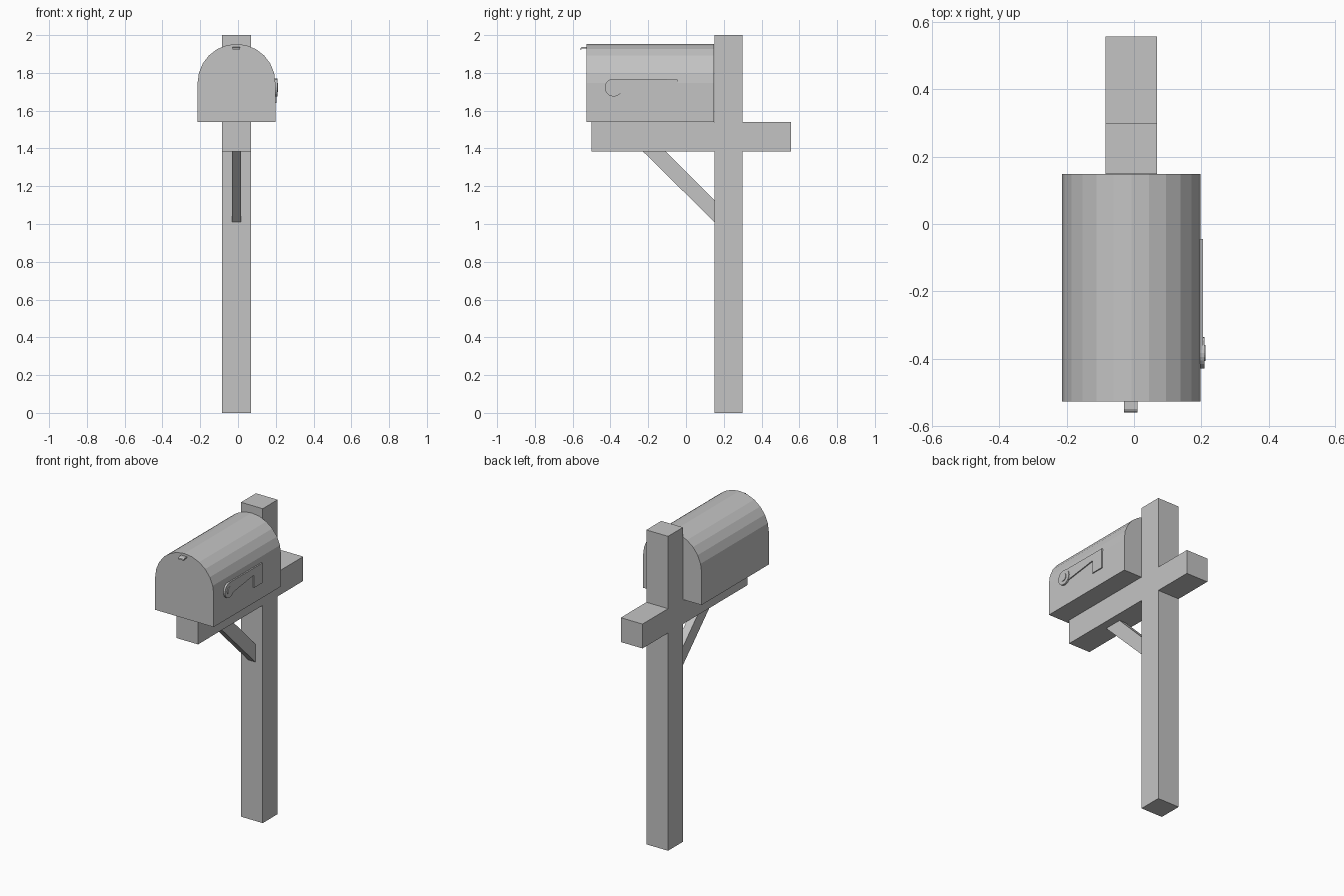
import bpy, bmesh, math

cube = bpy.data.objects.get("Cube")
if cube:
    bpy.data.objects.remove(cube, do_unlink=True)

grey = bpy.data.materials.new("plain_grey")
grey.use_nodes = True
COLOUR = (0.55, 0.55, 0.55, 1)
grey.diffuse_color = COLOUR
grey.node_tree.nodes["Principled BSDF"].inputs["Base Color"].default_value = COLOUR

MID = -0.008  # x of the centre plane


def finish(name, bm):
    bmesh.ops.recalc_face_normals(bm, faces=bm.faces)
    mesh = bpy.data.meshes.new(name)
    bm.to_mesh(mesh)
    bm.free()
    mesh.materials.append(grey)
    obj = bpy.data.objects.new(name, mesh)
    bpy.context.collection.objects.link(obj)
    return obj


def extrude_profile(name, points, axis, start, end):
    """Extrude a 2D outline along x (points are y, z) or y (points are x, z)."""
    bm = bmesh.new()
    if axis == "x":
        verts = [bm.verts.new((start, a, b)) for a, b in points]
        step = (end - start, 0, 0)
    else:
        verts = [bm.verts.new((a, start, b)) for a, b in points]
        step = (0, end - start, 0)
    face = bm.faces.new(verts)
    result = bmesh.ops.extrude_face_region(bm, geom=[face], use_keep_orig=True)
    moved = [g for g in result["geom"] if isinstance(g, bmesh.types.BMVert)]
    bmesh.ops.translate(bm, verts=moved, vec=step)
    return finish(name, bm)


def arc(cy, cz, radius, first, last, steps):
    angles = [math.radians(first + (last - first) * i / steps) for i in range(steps + 1)]
    return [(cy + radius * math.cos(a), cz + radius * math.sin(a)) for a in angles]


# Post and crossing arm as one cross-shaped timber
extrude_profile("post_and_arm", [
    (0.15, 0), (0.30, 0), (0.30, 1.385), (0.557, 1.385), (0.557, 1.54), (0.30, 1.54),
    (0.30, 2), (0.15, 2), (0.15, 1.54), (-0.50, 1.54), (-0.50, 1.385), (0.15, 1.385),
], "x", MID - 0.076, MID + 0.077)

# Diagonal brace under the arm
extrude_profile("brace", [(-0.23, 1.386), (0.151, 1.01), (0.151, 1.125), (-0.11, 1.386)],
                "x", MID - 0.025, MID + 0.025)

# Mailbox body with a faceted arched roof
RADIUS = 0.206
body = [(MID - RADIUS, 1.54), (MID + RADIUS, 1.54)] + arc(MID, 1.747, RADIUS, 0, 180, 12)
extrude_profile("mailbox_body", body, "y", -0.527, 0.149)

# Door latch: a small hooked strip
extrude_profile("door_latch", [
    (-0.525, 1.929), (-0.525, 1.937), (-0.550, 1.937), (-0.559, 1.932),
    (-0.560, 1.924), (-0.555, 1.924), (-0.550, 1.929),
], "x", MID - 0.022, MID + 0.018)

# Signal flag: tapered lever ending in a hanging plate
SIDE = MID + RADIUS
extrude_profile("signal_flag", [
    (-0.39, 1.768), (-0.40, 1.685), (-0.36, 1.69), (-0.13, 1.722),
    (-0.13, 1.64), (-0.045, 1.64), (-0.045, 1.766),
], "x", SIDE - 0.002, SIDE + 0.007)

# Stepped pivot of the flag
for name, radius, depth in (("pivot_disc", 0.047, 0.011), ("pivot_cap", 0.024, 0.015)):
    circle = arc(-0.383, 1.722, radius, 0, 360, 24)[:-1]
    extrude_profile(name, circle, "x", SIDE - 0.002, SIDE + depth)
